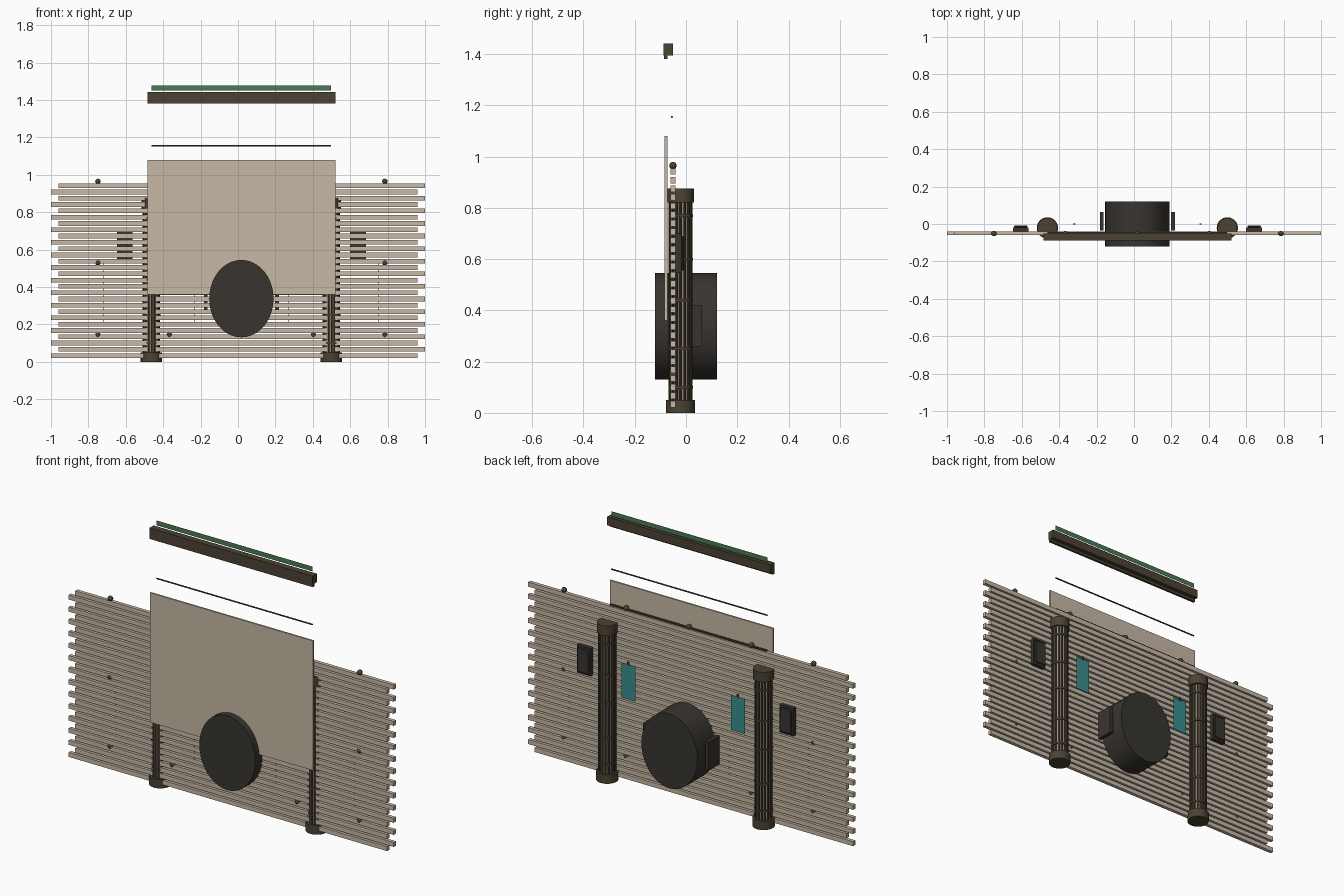
import bpy, math
from mathutils import Matrix

if "Cube" in bpy.data.objects:
    bpy.data.objects.remove(bpy.data.objects["Cube"])

C = 0.018  # centre line of everything fixed to the slats


def material(name, rgb):
    m = bpy.data.materials.new(name)
    m.diffuse_color = (*rgb, 1)
    m.use_nodes = True
    m.node_tree.nodes["Principled BSDF"].inputs["Base Color"].default_value = m.diffuse_color
    return m


TAN = material("tan_wood", (0.57, 0.48, 0.38))
BROWN = material("dark_brown", (0.07, 0.055, 0.033))
BLACK = material("charcoal", (0.04, 0.035, 0.03))
TEAL = material("teal", (0.04, 0.27, 0.27))
GREEN = material("green", (0.07, 0.19, 0.09))


def finish(name, mat, smooth=False):
    o = bpy.context.object
    o.name = name
    o.data.materials.append(mat)
    if smooth:
        bpy.ops.object.shade_smooth_by_angle(angle=math.radians(40))
    return o


def box(name, x0, x1, y0, y1, z0, z1, mat, bevel=0):
    bpy.ops.mesh.primitive_cube_add(size=1)
    o = finish(name, mat)
    o.data.transform(Matrix.Translation(((x0 + x1) / 2, (y0 + y1) / 2, (z0 + z1) / 2))
                     @ Matrix.Diagonal((x1 - x0, y1 - y0, z1 - z0, 1)))
    if bevel:
        b = o.modifiers.new("bevel", "BEVEL")
        b.width, b.segments = bevel, 1
    return o


def post(name, x, y, z0, z1, r, mat, sides=24):
    bpy.ops.mesh.primitive_cylinder_add(vertices=sides, radius=r, depth=z1 - z0,
                                        location=(x, y, (z0 + z1) / 2))
    return finish(name, mat, True)


def bar(name, x0, x1, y, z, r, mat):
    bpy.ops.mesh.primitive_cylinder_add(vertices=8, radius=r, depth=x1 - x0,
                                        location=((x0 + x1) / 2, y, z),
                                        rotation=(0, math.pi / 2, 0))
    return finish(name, mat, True)


def plate(name, x0, x1, y, z0, z1, mat):
    bpy.ops.mesh.primitive_plane_add(size=1, location=((x0 + x1) / 2, y, (z0 + z1) / 2),
                                     rotation=(math.pi / 2, 0, 0))
    o = finish(name, mat)
    o.scale = (x1 - x0, z1 - z0, 1)
    return o


def knob(x, z):
    bpy.ops.mesh.primitive_uv_sphere_add(segments=16, ring_count=8, radius=0.0145,
                                         location=(x, -0.051, z))
    finish("knob", BROWN, True)


# staggered horizontal slats
ROWS = 28
for i in range(ROWS):
    z = 0.033 + i * (0.942 - 0.033) / (ROWS - 1)
    x0, x1 = (-1.0, 0.96) if i % 2 == 0 else (-0.96, 1.0)
    box("slat", x0, x1, -0.06, -0.04, z - 0.0125, z + 0.0125, TAN)

# front panel
box("front_panel", C - 0.502, C + 0.502, -0.083, -0.073, 0.36, 1.08, TAN)

# oval drum through the middle
bpy.ops.mesh.primitive_cylinder_add(vertices=40, radius=1, depth=0.24)
drum = finish("drum", BLACK)
drum.data.transform(Matrix.Translation((C, 0, 0.338)) @ Matrix.Diagonal((0.172, 1, 0.207, 1))
                    @ Matrix.Rotation(math.pi / 2, 4, 'X'))
bpy.ops.object.shade_smooth_by_angle(angle=math.radians(30))

# parts mirrored about the centre line
for s in (-1, 1):
    # pillar: light core, dark rods, binding rings and end caps
    px, py = C + s * 0.481, -0.021
    post("pillar_core", px, py, 0.002, 0.86, 0.041, TAN)
    for k in range(16):
        a = math.tau * k / 16
        post("pillar_rod", px + 0.041 * math.cos(a), py + 0.041 * math.sin(a),
             0.04, 0.83, 0.0055, BROWN, 8)
    for z in (0.10, 0.25, 0.44, 0.60, 0.77):
        post("pillar_ring", px, py, z - 0.005, z + 0.005, 0.048, BROWN)
    post("pillar_base", px, py, 0, 0.05, 0.057, BROWN)
    post("pillar_cap", px, py, 0.82, 0.875, 0.053, BROWN)

    # side box on the drum
    dx = C + s * 0.191
    box("drum_side_box", dx - 0.01, dx + 0.01, -0.035, 0.063, 0.26, 0.42, BLACK)

    # dark box on the back of the slats, with raised lid
    bx = C + s * 0.624
    box("back_box", bx - 0.042, bx + 0.042, -0.04, -0.018, 0.545, 0.70, BLACK)
    box("back_box_lid", bx - 0.036, bx + 0.036, -0.019, -0.008, 0.555, 0.69, BLACK, 0.004)

    # hanging teal card with hook
    tx = C + s * 0.337
    plate("teal_card", tx - 0.043, tx + 0.043, 0.0, 0.49, 0.685, TEAL)
    box("card_hook", tx - 0.006, tx + 0.006, -0.002, 0.002, 0.68, 0.70, BROWN)

    # knobs and thin cords
    for z in (0.145, 0.53, 0.965):
        knob(C + s * 0.767, z)
    knob(C + s * 0.385, 0.145)
    knob(C + s * 0.385, 0.965)
    post("cord", C + s * 0.735, -0.05, 0.21, 0.54, 0.002, BROWN, 6)
    post("cord", C + s * 0.25, -0.05, 0.20, 0.36, 0.002, BROWN, 6)

# rail along the slat tops, and the thin bar hanging above
knob(C, 0.965)
bar("top_rail", C - 0.48, C + 0.48, -0.05, 0.96, 0.006, BROWN)
bar("hanging_bar", C - 0.48, C + 0.48, -0.055, 1.155, 0.004, BROWN)

# header beam with front lip and green strip
box("header_beam", C - 0.502, C + 0.502, -0.087, -0.05, 1.395, 1.442, BROWN)
box("header_lip", C - 0.502, C + 0.502, -0.085, -0.072, 1.38, 1.396, BROWN)
plate("green_strip", C - 0.48, C + 0.48, -0.055, 1.45, 1.477, GREEN)
